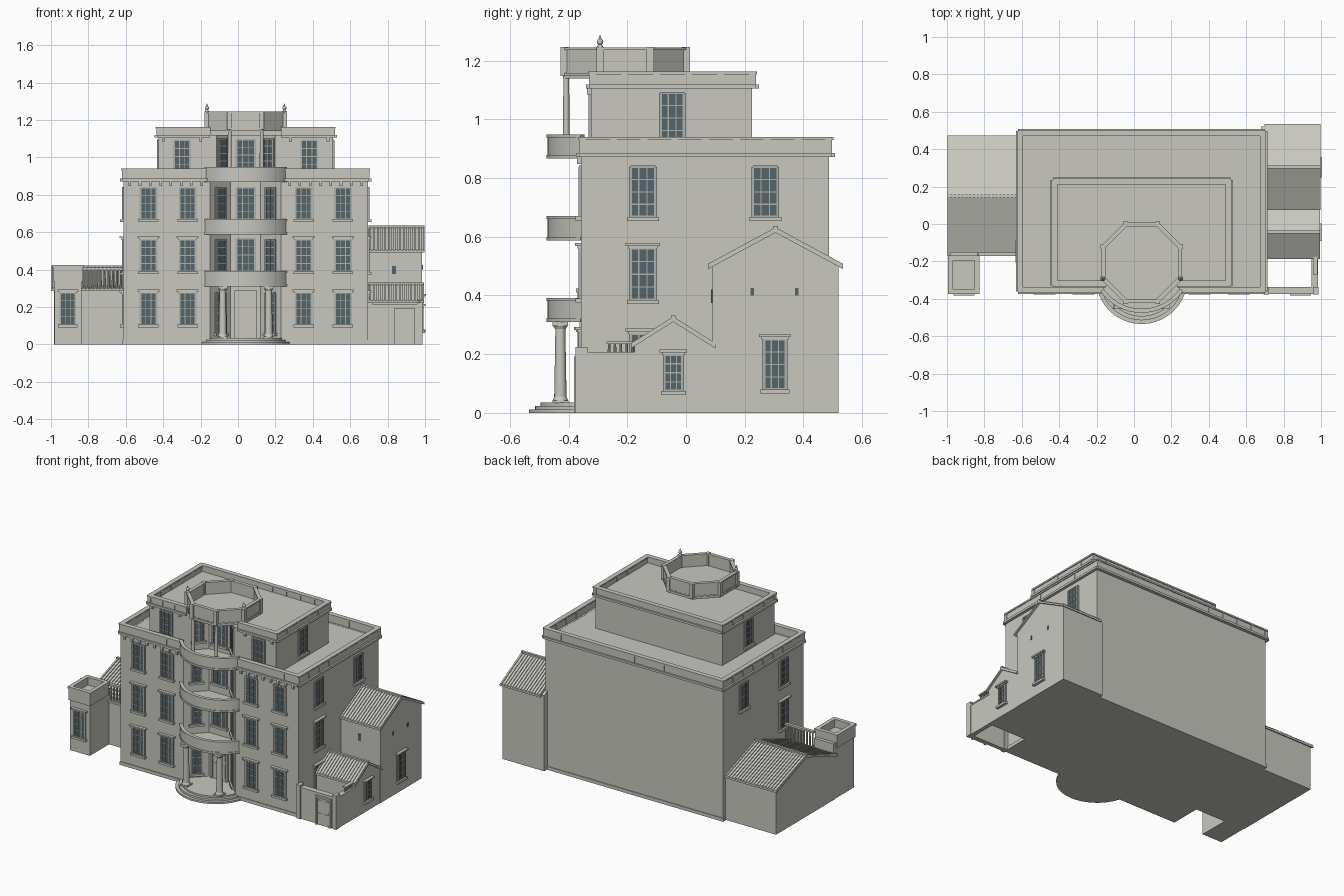
import bpy, bmesh, math
from mathutils import Matrix, Vector

if "Cube" in bpy.data.objects:
    bpy.data.objects.remove(bpy.data.objects["Cube"])

def material(name, col):
    m = bpy.data.materials.new(name)
    m.diffuse_color = (*col, 1)
    m.use_nodes = True
    m.node_tree.nodes["Principled BSDF"].inputs["Base Color"].default_value = m.diffuse_color
    return m

WALL = material("pale_stone", (0.58, 0.58, 0.53))
GLASS = material("dark_glass", (0.09, 0.13, 0.14))
FRAME = material("window_grey", (0.42, 0.44, 0.42))
parts = {}

def part(name, mat=None):
    if name not in parts:
        parts[name] = (bmesh.new(), mat or WALL)
    return parts[name][0]

def box(name, x0, x1, y0, y1, z0, z1, M=Matrix(), mat=None):
    S = Matrix.Translation(((x0 + x1) / 2, (y0 + y1) / 2, (z0 + z1) / 2)) @ \
        Matrix.Diagonal((abs(x1 - x0), abs(y1 - y0), abs(z1 - z0), 1))
    bmesh.ops.create_cube(part(name, mat), size=1, matrix=M @ S)

def prism(name, pts, a, b, along_x=False):
    # extrude an outline along z, or a (y, z) outline along x
    bm = part(name)
    def ring(t):
        return [bm.verts.new((t, p[0], p[1]) if along_x else (p[0], p[1], t)) for p in pts]
    lo, hi = ring(a), ring(b)
    n = len(pts)
    faces = [bm.faces.new(lo), bm.faces.new(hi)]
    faces += [bm.faces.new((lo[i], lo[(i + 1) % n], hi[(i + 1) % n], hi[i])) for i in range(n)]
    bmesh.ops.recalc_face_normals(bm, faces=faces)

def tube(name, x, y, z0, z1, r0, r1, seg=16):
    bmesh.ops.create_cone(part(name), cap_ends=True, segments=seg, radius1=r0, radius2=r1,
                          depth=z1 - z0, matrix=Matrix.Translation((x, y, (z0 + z1) / 2)))

def window(x, y, z0, z1, w, turn=0, lintel=True, cols=3, rows=4):
    M = Matrix.Translation((x, y, 0)) @ Matrix.Rotation(math.radians(turn), 4, 'Z')
    h = w / 2
    box("window_glass", -h, h, -0.004, 0.002, z0, z1, M, GLASS)
    for i in range(cols + 1):
        t = 0.005 if i in (0, cols) else 0.002
        px = -h + w * i / cols
        box("window_bars", px - t, px + t, -0.008, 0.002, z0, z1, M, FRAME)
    for i in range(rows + 1):
        t = 0.004 if i in (0, rows) else 0.002
        pz = z0 + (z1 - z0) * i / rows
        box("window_bars", -h, h, -0.007, 0.002, pz - t, pz + t, M, FRAME)
    box("window_sills", -h - 0.012, h + 0.012, -0.018, 0.002, z0 - 0.014, z0, M)
    if lintel:
        box("window_lintels", -h - 0.008, h + 0.008, -0.012, 0.002, z1, z1 + 0.01, M)
        box("window_lintels", -h - 0.016, h + 0.016, -0.02, 0.002, z1 + 0.008, z1 + 0.018, M)

def door(x, y, z0, z1, w):
    box("doors", x - w / 2, x + w / 2, y - 0.006, y + 0.002, z0, z1)
    for s in (-1, 1):
        box("door_frames", x + s * w / 2 - 0.006, x + s * w / 2 + 0.006, y - 0.014, y + 0.002, z0, z1)
        for k in (0.08, 0.56):
            box("door_panels", x + s * w / 4 - w * 0.16, x + s * w / 4 + w * 0.16, y - 0.009, y,
                z0 + (z1 - z0) * k, z0 + (z1 - z0) * (k + 0.36))
    box("door_frames", x - w / 2 - 0.006, x + w / 2 + 0.006, y - 0.014, y + 0.002, z1, z1 + 0.012)

def parapet(name, x0, x1, y0, y1, z0, z1, gap, t=0.02):
    runs = [(x0, C - gap, y0, y0 + t), (C + gap, x1, y0, y0 + t), (x0, x1, y1 - t, y1),
            (x0, x0 + t, y0, y1), (x1 - t, x1, y0, y1)]
    for a, b, c, d in runs:
        for e, za, zb in ((0, z0, z1), (0.012, z0, z0 + 0.014), (0.006, z1 - 0.01, z1)):
            ex, ey = (0, e) if b - a > d - c else (e, 0)
            box(name, a - ex, b + ex, c - ey, d + ey, za, zb)
        long_x = b - a > d - c
        n = max(2, round(max(b - a, d - c) / 0.11))
        for i in range(n + 1):     # thin posts dividing the parapet panels
            px = a + 0.01 + (b - a - 0.02) * i / n if long_x else (a + b) / 2
            py = (c + d) / 2 if long_x else c + 0.01 + (d - c - 0.02) * i / n
            box(name + "_posts", px - 0.012, px + 0.012, py - 0.012, py + 0.012, z0, z1 - 0.005)

def tiled_roof(name, x0, x1, ya, yb, eave, ridge):
    ym = (ya + yb) / 2
    def chevron(lift, t):
        return [(ya, eave + lift), (ym, ridge + lift), (yb, eave + lift),
                (yb, eave + lift - t), (ym, ridge + lift - t), (ya, eave + lift - t)]
    prism(name, chevron(-0.006, 0.012), x0, x1, True)
    n = round((x1 - x0) / 0.02)
    for i in range(n):
        x = x0 + (x1 - x0) * (i + 0.5) / n
        prism(name + "_ribs", chevron(0, 0.008), x - 0.005, x + 0.005, True)
    box(name + "_ridge", x0, x1, ym - 0.008, ym + 0.008, ridge - 0.01, ridge + 0.004)

def gable_house(name, x0, x1, ya, yb, eave, ridge):
    prism(name, [(ya, 0), (yb, 0), (yb, eave), ((ya + yb) / 2, ridge), (ya, eave)], x0, x1, True)

def arc(cy, r, half, n=24):
    return [(C + r * math.sin(half * (2 * i / n - 1)), cy - r * math.cos(half * (2 * i / n - 1)))
            for i in range(n + 1)]

C = 0.041            # axis of the symmetrical facade
X0, X1, FY, BY = -0.613, 0.695, -0.358, 0.487
RY = -0.248          # back wall of the recessed bay

# main block and set-back upper storey, both with a splayed central recess
def block(name, x0, x1, y0, y1, z0, z1):
    d = RY - y0
    prism(name, [(x0, y1), (x0, y0), (C - 0.08 - d, y0), (C - 0.08, RY), (C + 0.08, RY),
                 (C + 0.08 + d, y0), (x1, y0), (x1, y1)], z0, z1)
block("main_block", X0, X1, FY, BY, 0, 0.885)
block("upper_storey", -0.425, 0.507, -0.324, 0.225, 0.88, 1.12)
block("plinth", X0 - 0.005, X1 + 0.005, FY - 0.005, BY + 0.005, 0, 0.022)
parapet("main_parapet", X0 - 0.006, X1 + 0.006, -0.362, 0.496, 0.872, 0.94, 0.205)
parapet("upper_parapet", -0.434, 0.516, -0.328, 0.236, 1.105, 1.163, 0.19)

# cornice brackets and facade windows, mirrored about the axis
for s in (-1, 1):
    for i in range(8):
        x = C + s * (0.235 + 0.055 * i)
        box("cornice_brackets", x - 0.007, x + 0.007, FY - 0.014, FY, 0.848, 0.874)
    for x in (0.24, 0.44):
        box("cornice_brackets", C + s * x - 0.007, C + s * x + 0.007, -0.337, -0.32, 1.085, 1.107)
    for dx in (0.31, 0.52):
        for z0, z1, lin in ((0.105, 0.275, True), (0.39, 0.56, True), (0.67, 0.838, False)):
            window(C + s * dx, FY, z0, z1, 0.085, 0, lin)
    window(C + s * 0.34, -0.324, 0.92, 1.09, 0.085, 0, False)
    side = X1 if s > 0 else X0
    for z0, z1, lin in ((0.105, 0.27, True), (0.385, 0.56, True), (0.668, 0.838, False)):
        window(side, -0.147, z0, z1, 0.085, 90 * s, lin)
    window(side, 0.27, 0.668, 0.838, 0.085, 90 * s, False)
    window(0.507 if s > 0 else -0.425, -0.047, 0.92, 1.09, 0.08, 90 * s, False)
    for z0, z1 in ((0.06, 0.275), (0.39, 0.56), (0.67, 0.838), (0.94, 1.1)):
        k = 0.125 if z0 > 0.9 else 0.135
        window(C + s * k, RY - (k - 0.08), z0, z1, 0.07, -45 * s, False, 2)
for z0, z1 in ((0.39, 0.565), (0.67, 0.838), (0.93, 1.095)):
    window(C, RY, z0, z1, 0.1, 0, False)
door(C, RY, 0.035, 0.275, 0.11)

# curved entrance steps and balconies
for i, (r, z) in enumerate(((0.245, 0.012), (0.225, 0.024), (0.205, 0.035))):
    prism("entrance_steps", arc(-0.29, r, math.radians(105)), 0, z)
H = math.asin(0.219 / 0.266)
for z0 in (0.31, 0.588, 0.867):
    back = [(C + 0.19, FY), (C + 0.08, RY), (C - 0.08, RY), (C - 0.19, FY)]
    prism("balcony_floors", arc(-0.207, 0.258, H) + back, z0 + 0.002, z0 + 0.016)
    for o, i, a, b in ((0.264, 0.25, 0, 0.08), (0.268, 0.248, 0, 0.012), (0.268, 0.246, 0.072, 0.082)):
        prism("balcony_walls", arc(-0.207, o, H) + arc(-0.207, i, H)[::-1], z0 + a, z0 + b)

# entrance columns
for s in (-1, 1):
    x, y = C + s * 0.123, -0.428
    box("column_bases", x - 0.027, x + 0.027, y - 0.027, y + 0.027, 0.033, 0.043)
    tube("entrance_columns", x, y, 0.043, 0.055, 0.026, 0.021)
    tube("entrance_columns", x, y, 0.055, 0.285, 0.021, 0.017)
    tube("entrance_columns", x, y, 0.285, 0.298, 0.018, 0.025)
    box("column_bases", x - 0.026, x + 0.026, y - 0.026, y + 0.026, 0.296, 0.312)

# octagonal roof terrace carried on slim posts
OY = -0.207
def octa(r):
    return [(C + r * math.cos(math.radians(22.5 + 45 * k)), OY + r * math.sin(math.radians(22.5 + 45 * k)))
            for k in range(8)]
prism("terrace_floor", octa(0.229), 1.14, 1.165)
for o, i, a, b in ((0.228, 0.213, 1.15, 1.244), (0.234, 0.209, 1.236, 1.245), (0.234, 0.215, 1.148, 1.158)):
    P, Q = octa(o), octa(i)
    for k in range(8):
        m = (k + 1) % 8
        prism("terrace_walls", [P[k], P[m], Q[m], Q[k]], a, b)
for k, (x, y) in enumerate(octa(0.224)):
    box("terrace_posts", x - 0.013, x + 0.013, y - 0.013, y + 0.013, 1.148, 1.246)
    if k in (3, 4, 7, 0) and y < OY:
        tube("finials", x, y, 1.246, 1.256, 0.011, 0.006, 12)
        bmesh.ops.create_uvsphere(part("finials"), u_segments=12, v_segments=8, radius=0.011,
                                  matrix=Matrix.Translation((x, y, 1.264)))
        tube("finials", x, y, 1.27, 1.287, 0.006, 0.001, 12)
    if k in (5, 6):
        tube("terrace_columns", x, y + 0.006, 0.87, 1.142, 0.011, 0.01)

# left wing: long gabled house, square tower and balustrade
gable_house("left_house", -0.985, X0 + 0.01, -0.16, 0.46, 0.295, 0.403)
tiled_roof("left_roof", -0.997, X0, -0.172, 0.472, 0.302, 0.417)
box("left_tower", -0.982, -0.837, -0.362, -0.15, 0, 0.37)
for a, b, c, d in ((-0.99, -0.83, -0.37, -0.352), (-0.99, -0.83, -0.19, -0.172),
                   (-0.99, -0.972, -0.37, -0.172), (-0.848, -0.83, -0.37, -0.172)):
    box("tower_parapet", a, b, c, d, 0.335, 0.42)
    box("tower_parapet", a - 0.004, b + 0.004, c - 0.004, d + 0.004, 0.41, 0.424)
window(-0.91, -0.362, 0.105, 0.275, 0.08)
box("left_balustrade_rail", -0.832, X0, -0.172, -0.152, 0.398, 0.41)
for i in range(10):
    x = -0.82 + 0.0215 * i
    tube("left_balusters", x, -0.162, 0.29, 0.4, 0.006, 0.005, 8)

# right wing: tall and small gabled houses
gable_house("tall_house", 0.68, 0.985, 0.09, 0.52, 0.503, 0.617)
tiled_roof("tall_roof", 0.697, 0.997, 0.075, 0.535, 0.508, 0.632)
gable_house("small_house", 0.69, 0.983, -0.175, 0.1, 0.235, 0.315)
tiled_roof("small_roof", 0.697, 0.995, -0.187, 0.1, 0.238, 0.328)
window(0.985, 0.303, 0.08, 0.25, 0.075, 90)
window(0.983, -0.043, 0.075, 0.198, 0.062, 90)
for y in (0.225, 0.378):
    box("vent_slots", 0.98, 0.988, y - 0.006, y + 0.006, 0.4, 0.425, mat=GLASS)
box("vent_slots", 0.824, 0.844, 0.086, 0.095, 0.375, 0.42, mat=GLASS)

# walled front court with a gate
box("court_front_wall", 0.69, 0.98, -0.368, -0.342, 0, 0.2)
box("court_front_wall", 0.69, 0.985, -0.374, -0.336, 0.2, 0.212)
box("court_side_wall", 0.955, 0.982, -0.36, -0.17, 0, 0.2)
box("court_side_wall", 0.95, 0.985, -0.36, -0.17, 0.197, 0.207)
for x in (0.707, 0.972):
    box("court_posts", x - 0.014, x + 0.014, -0.376, -0.336, 0, 0.225)
door(0.89, -0.368, 0, 0.18, 0.1)
box("court_balustrade_rail", 0.958, 0.982, -0.27, -0.175, 0.234, 0.243)
for i in range(5):
    tube("court_balusters", 0.97, -0.262 + 0.02 * i, 0.205, 0.236, 0.005, 0.004, 8)

# turn every part into an object
for name, (bm, mat) in parts.items():
    me = bpy.data.meshes.new(name)
    bm.to_mesh(me)
    bm.free()
    me.materials.append(mat)
    ob = bpy.data.objects.new(name, me)
    bpy.context.collection.objects.link(ob)
    if any(w in name for w in ("columns", "finials", "balusters", "balcony_walls")):
        bpy.context.view_layer.objects.active = ob
        ob.select_set(True)
        bpy.ops.object.shade_smooth_by_angle(angle=math.radians(35))
        ob.select_set(False)
